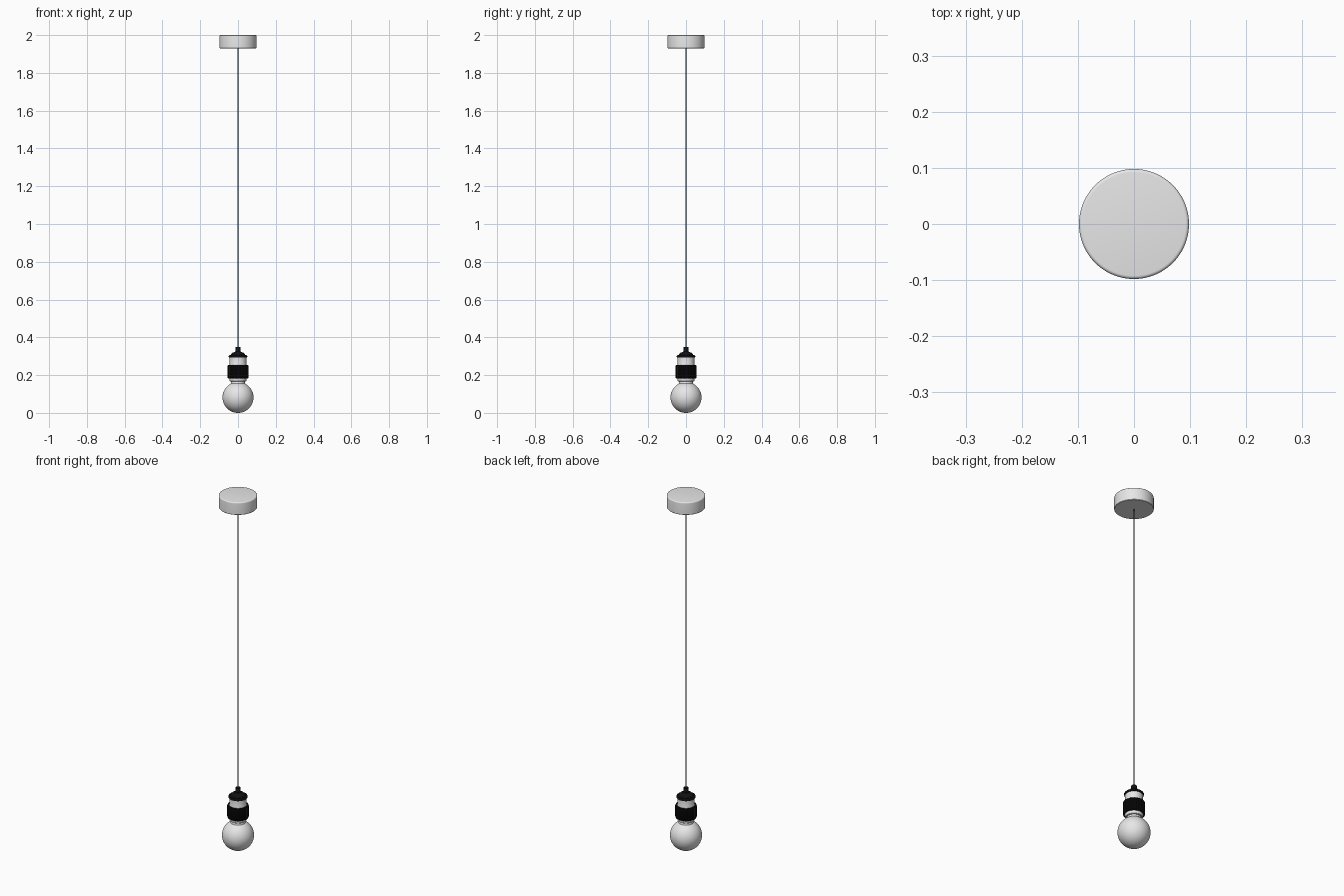
import bpy, bmesh, math

if "Cube" in bpy.data.objects:
    bpy.data.objects.remove(bpy.data.objects["Cube"])


def material(name, c):
    m = bpy.data.materials.new(name)
    m.diffuse_color = (*c, 1)
    m.use_nodes = True
    m.node_tree.nodes["Principled BSDF"].inputs["Base Color"].default_value = m.diffuse_color
    return m


white = material("warm white", (0.8, 0.8, 0.8))
black = material("black", (0.006, 0.006, 0.006))
cord_grey = material("dark cord", (0.03, 0.03, 0.03))


def lathe(name, profile, mat, segs=64, ribs=0.0):
    """Revolve (radius, z) points about z; ribs pulls alternate column pairs inward."""
    bm = bmesh.new()
    rings = []
    for r, z in profile:
        if r == 0:
            rings.append([bm.verts.new((0, 0, z))])
            continue
        ring = []
        for i in range(segs):
            a = 2 * math.pi * i / segs
            rr = r - (ribs if i % 4 >= 2 else 0)
            ring.append(bm.verts.new((rr * math.cos(a), rr * math.sin(a), z)))
        rings.append(ring)
    for lo, hi in zip(rings, rings[1:]):
        for i in range(segs):
            j = (i + 1) % segs
            quad = [lo[i % len(lo)], lo[j % len(lo)], hi[j % len(hi)], hi[i % len(hi)]]
            bm.faces.new(list(dict.fromkeys(quad)))
    bmesh.ops.recalc_face_normals(bm, faces=bm.faces)
    me = bpy.data.meshes.new(name)
    bm.to_mesh(me)
    bm.free()
    me.materials.append(mat)
    ob = bpy.data.objects.new(name, me)
    bpy.context.collection.objects.link(ob)
    bpy.ops.object.select_all(action='DESELECT')
    ob.select_set(True)
    bpy.context.view_layer.objects.active = ob
    bpy.ops.object.shade_smooth_by_angle(angle=math.radians(35))
    return ob


def arc(cr, cz, r, a0, a1, n):
    """Profile points along an arc, angles in degrees from the horizontal."""
    return [(cr + r * math.cos(math.radians(a0 + (a1 - a0) * i / n)),
             cz + r * math.sin(math.radians(a0 + (a1 - a0) * i / n))) for i in range(n + 1)]


# ceiling canopy with softly rounded top edge
lathe("ceiling_canopy", [(0, 1.93), (0.096, 1.93), (0.098, 1.932)]
      + arc(0.092, 1.994, 0.006, 0, 90, 5) + [(0, 2.0)], white, 96)

# hanging cord
lathe("cord", [(0, 0.34), (0.0035, 0.34), (0.0035, 1.935), (0, 1.935)], cord_grey, 12)

# globe bulb, running up into the socket
lathe("bulb", [(0, 0)] + arc(0, 0.082, 0.082, -84, 62, 28)
      + [(0.036, 0.165), (0.036, 0.175), (0, 0.175)], white)

# socket body, with lower lip below the ring
lathe("socket", [(0, 0.168), (0.041, 0.166), (0.044, 0.168), (0.046, 0.18),
                 (0.046, 0.25), (0.044, 0.256), (0.044, 0.298), (0, 0.298)], white)

# ribbed clamping ring
lathe("ribbed_ring", [(0.04, 0.183), (0.053, 0.183), (0.055, 0.187), (0.055, 0.249),
                      (0.053, 0.253), (0.04, 0.253)], black, 144, 0.002)

# stepped top cap and cord grip
lathe("top_cap", [(0, 0.294), (0.048, 0.294), (0.049, 0.297), (0.049, 0.302), (0.047, 0.305),
                  (0.038, 0.306), (0.036, 0.312), (0.03, 0.318), (0.017, 0.322),
                  (0.014, 0.326), (0.014, 0.347), (0.012, 0.35), (0, 0.35)], black)
